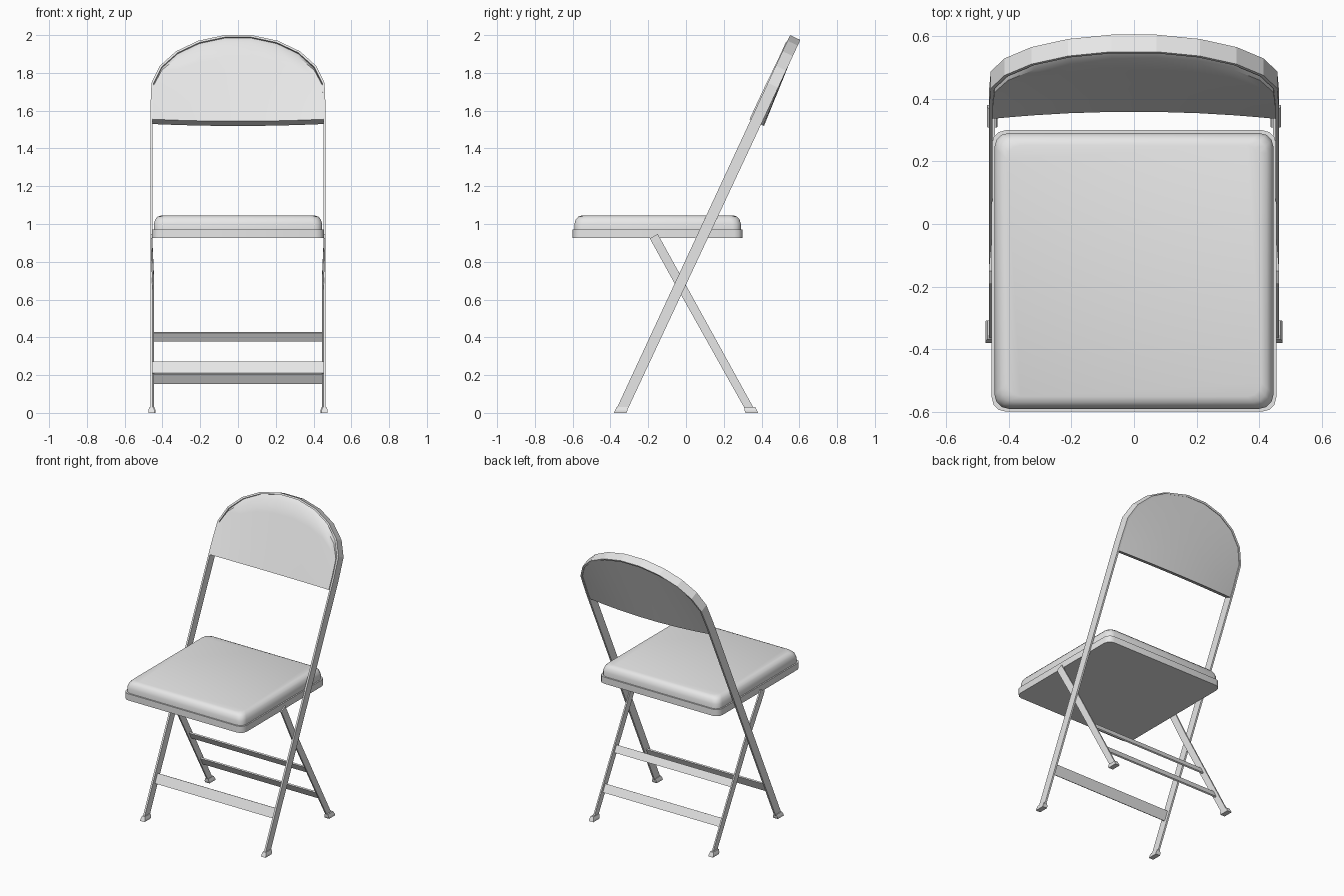
import bpy, bmesh, math
from mathutils import Vector

if "Cube" in bpy.data.objects:
    bpy.data.objects.remove(bpy.data.objects["Cube"])

grey = bpy.data.materials.new("light_grey")
grey.use_nodes = True
COLOUR = (0.8, 0.8, 0.8, 1)
grey.diffuse_color = COLOUR
grey.node_tree.nodes["Principled BSDF"].inputs["Base Color"].default_value = COLOUR


def loft(name, sections, smooth=None):
    """Join a row of equal rings into a capped solid."""
    bm = bmesh.new()
    rings = [[bm.verts.new(p) for p in ring] for ring in sections]
    for a, b in zip(rings, rings[1:]):
        for i in range(len(a)):
            j = (i + 1) % len(a)
            bm.faces.new((a[i], a[j], b[j], b[i]))
    bm.faces.new(rings[0])
    bm.faces.new(rings[-1])
    bmesh.ops.recalc_face_normals(bm, faces=bm.faces)
    mesh = bpy.data.meshes.new(name)
    bm.to_mesh(mesh)
    bm.free()
    mesh.materials.append(grey)
    obj = bpy.data.objects.new(name, mesh)
    bpy.context.collection.objects.link(obj)
    if smooth:
        bpy.ops.object.select_all(action='DESELECT')
        obj.select_set(True)
        bpy.context.view_layer.objects.active = obj
        bpy.ops.object.shade_smooth_by_angle(angle=math.radians(smooth))
    return obj


def leaning(foot_y, top_y, top_z):
    """Point function for a sloping plane: x, distance up it, offset from it."""
    up = Vector((0, top_y - foot_y, top_z)).normalized()
    out = Vector((0, -up.z, up.y))
    def point(x, u, n):
        p = Vector((x, foot_y, 0)) + up * u + out * n
        p.z = max(p.z, 0.0)
        return p
    return point, up.z


front, front_rise = leaning(-0.345, 0.578, 1.987)
rear, rear_rise = leaning(0.345, -0.165, 0.925)

# Front legs and back arch: one continuous flat band
ARCH_U, ARCH_H, HALF_W = 1.86, 0.335, 0.464
BAND, DEPTH = 0.012, 0.03
angles = [math.radians(9 + 18 * i) for i in range(10)]


def arch(inset):
    w, h = HALF_W - inset, ARCH_H - inset
    return [(w * math.cos(a), ARCH_U + h * math.sin(a)) for a in angles]


def band_path(inset):
    w = HALF_W - inset
    right = [(w, 0), (w, ARCH_U - 0.1)]
    return right + arch(inset) + [(-x, u) for x, u in reversed(right)]


loft("front_frame", [
    [front(*o, DEPTH), front(*o, -DEPTH), front(*i, -DEPTH), front(*i, DEPTH)]
    for o, i in zip(band_path(0), band_path(BAND))])

# Backrest panel: curved across, the bow fading towards the top
PANEL_U, THICK = 1.697, 0.06
w = HALF_W - BAND
columns = [(w, ARCH_U - 0.06)] + arch(BAND) + [(-w, ARCH_U - 0.06)]
steps = [0, 0.25, 0.5, 0.75, 0.93, 1]


def panel_ring(x, top):
    front_side, back_side = [], []
    for t in steps:
        u = PANEL_U + (top - PANEL_U) * t
        fade = 1 - (u - PANEL_U) / (ARCH_U + ARCH_H - PANEL_U)
        n = 0.037 - 0.025 * (1 - (x / w) ** 2) * fade
        front_side.append(front(x, u, n - (0.018 if t == 1 else 0)))
        back_side.append(front(x, u, n - THICK))
    return front_side + back_side[::-1]


loft("backrest", [panel_ring(*c) for c in columns], 40)


# Seat pan and cushion: stacked rounded rectangles
def rounded(inset, z, radius=0.045):
    hw, hd, r = 0.455 - inset, 0.45 - inset, radius
    ring = []
    for q, (sx, sy) in enumerate([(1, 1), (-1, 1), (-1, -1), (1, -1)]):
        for k in range(4):
            a = math.radians(90 * q + 30 * k)
            ring.append((sx * (hw - r) + r * math.cos(a),
                         sy * (hd - r) + r * math.sin(a) - 0.15, z))
    return ring


loft("seat_pan", [rounded(0, 0.925), rounded(0, 0.97)], 40)
loft("seat_cushion", [rounded(i, z) for i, z in [
    (0.009, 0.965), (0.009, 1.0), (0.017, 1.025), (0.03, 1.039), (0.048, 1.045)]], 50)

# Rear legs, flared at the top, and rubber feet
for side, s in (("left", 1), ("right", -1)):
    sections = []
    for z, x in [(0, 0.45), (0.72, 0.45), (0.9, 0.458), (0.935, 0.458)]:
        u = z / rear_rise
        sections.append([rear(s * (x + dx), u, n) for dx, n in
                         [(-0.005, -0.024), (0.005, -0.024), (0.005, 0.024), (-0.005, 0.024)]])
    loft(side + "_rear_leg", sections)
    for end, y, lean, x in (("front", -0.348, 0.01, 0.458), ("rear", 0.348, -0.01, 0.453)):
        foot = []
        for z, hx, hy, shift in [(0, 0.017, 0.033, 0), (0.012, 0.017, 0.033, lean / 2),
                                 (0.03, 0.011, 0.03, lean)]:
            foot.append([(s * x + a * hx, y + shift + b * hy, z)
                         for a, b in [(-1, -1), (1, -1), (1, 1), (-1, 1)]])
        loft(side + "_" + end + "_foot", foot)


# Flat cross bars lying in the planes of the legs
def cross_bar(name, plane, rise, z_low, z_high, half):
    profile = [(z_low / rise, -0.005), (z_high / rise, -0.005),
               (z_high / rise, 0.005), (z_low / rise, 0.005)]
    loft(name, [[plane(x, u, n) for u, n in profile] for x in (-half, half)])


cross_bar("front_cross_bar", front, front_rise, 0.21, 0.27, 0.455)
cross_bar("upper_rear_cross_bar", rear, rear_rise, 0.38, 0.425, 0.447)
cross_bar("lower_rear_cross_bar", rear, rear_rise, 0.155, 0.205, 0.447)
